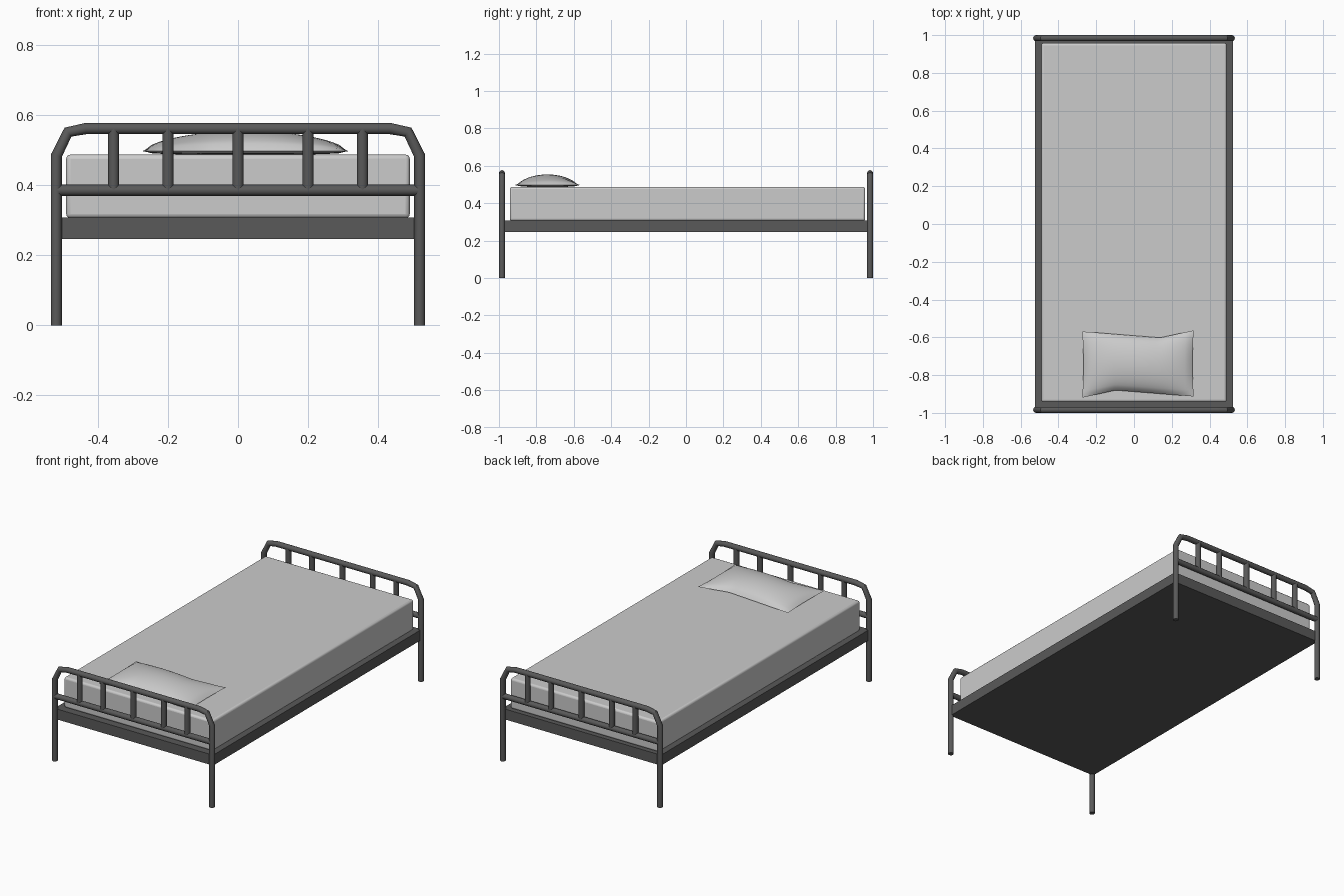
import bpy, math

if "Cube" in bpy.data.objects:
    bpy.data.objects.remove(bpy.data.objects["Cube"])

R = 0.016        # tube radius
END_Y = 0.984    # tube centre line of each bed end


def finish(ob, angle=35):
    bpy.ops.object.select_all(action='DESELECT')
    ob.select_set(True)
    bpy.context.view_layer.objects.active = ob
    bpy.ops.object.shade_smooth_by_angle(angle=math.radians(angle))


def tube(name, pts):
    cu = bpy.data.curves.new(name, 'CURVE')
    cu.dimensions = '3D'
    cu.bevel_depth = R
    cu.bevel_resolution = 4
    cu.use_fill_caps = True
    sp = cu.splines.new('POLY')
    sp.points.add(len(pts) - 1)
    for p, co in zip(sp.points, pts):
        p.co = (*co, 1)
    ob = bpy.data.objects.new(name, cu)
    bpy.context.collection.objects.link(ob)
    bpy.ops.object.select_all(action='DESELECT')
    ob.select_set(True)
    bpy.context.view_layer.objects.active = ob
    bpy.ops.object.convert(target='MESH')
    ob = bpy.context.object
    ob.name = name
    finish(ob)
    return ob


def box(name, lo, hi, bevel=0.0):
    bpy.ops.mesh.primitive_cube_add(size=1, location=[(a + b) / 2 for a, b in zip(lo, hi)])
    ob = bpy.context.object
    ob.name = name
    ob.scale = [b - a for a, b in zip(lo, hi)]
    bpy.ops.object.transform_apply(location=False, rotation=False, scale=True)
    if bevel:
        m = ob.modifiers.new("Bevel", 'BEVEL')
        m.width = bevel
        m.segments = 3
        finish(ob)
    return ob


def paint(ob, mat):
    ob.data.materials.clear()
    ob.data.materials.append(mat)


metal = bpy.data.materials.new("dark_metal")
metal.diffuse_color = (0.1, 0.1, 0.1, 1)
metal.use_nodes = True
metal.node_tree.nodes["Principled BSDF"].inputs["Base Color"].default_value = metal.diffuse_color

# Bed ends: bent hoop with legs, cross rail and five bars
half = [(0.518, 0), (0.518, 0.484), (0.485, 0.551), (0.435, 0.561)]
profile = [(-x, z) for x, z in half] + half[::-1]
for label, y in (("front", -END_Y), ("back", END_Y)):
    parts = [tube(label + "_hoop", [(x, y, z) for x, z in profile]),
             tube(label + "_cross_rail", [(-0.518, y, 0.385), (0.518, y, 0.385)])]
    for i, x in enumerate((-0.355, -0.2, 0, 0.2, 0.355)):
        parts.append(tube(f"{label}_bar_{i + 1}", [(x, y, 0.385), (x, y, 0.561)]))
    for p in parts:
        paint(p, metal)

# Base frame
paint(box("base_frame", (-0.523, -0.982, 0.246), (0.523, 0.982, 0.308)), metal)

# Mattress
box("mattress", (-0.49, -0.942, 0.306), (0.49, 0.958, 0.487), 0.012)


# Pillow: two domed grids sharing a pinched seam
def pillow(nx=28, ny=20):
    verts, faces, index = [], [], {}
    for side in (1, -1):
        for j in range(ny + 1):
            for i in range(nx + 1):
                u, v = 2 * i / nx - 1, 2 * j / ny - 1
                rim = abs(u) > 0.9999 or abs(v) > 0.9999
                if rim and side < 0:
                    index[side, i, j] = index[1, i, j]
                    continue
                # long edges pull inward at off-centre creases
                back = 0.037 * max(0, 1 - abs(u - 0.4) / (1.4 if u < 0.4 else 0.6))
                front = 0.037 * max(0, 1 - abs(u + 0.4) / (1.4 if u > -0.4 else 0.6))
                x = 0.021 + u * (0.295 - 0.006 * (1 - v * v))
                y = -0.741 + 0.175 * v + 0.003 * u
                y += front * (1 - v) / 2 - back * (1 + v) / 2
                d = max(0, (1 - u * u) * (1 - v * v))
                z = 0.497 + (0.057 * d ** 0.6 if side > 0 else -0.011 * d ** 0.3)
                index[side, i, j] = len(verts)
                verts.append((x, y, z))
        for j in range(ny):
            for i in range(nx):
                f = [index[side, a, b] for a, b in
                     ((i, j), (i + 1, j), (i + 1, j + 1), (i, j + 1))]
                faces.append(f if side > 0 else f[::-1])
    me = bpy.data.meshes.new("pillow")
    me.from_pydata(verts, [], faces)
    ob = bpy.data.objects.new("pillow", me)
    bpy.context.collection.objects.link(ob)
    finish(ob, 50)


pillow()
